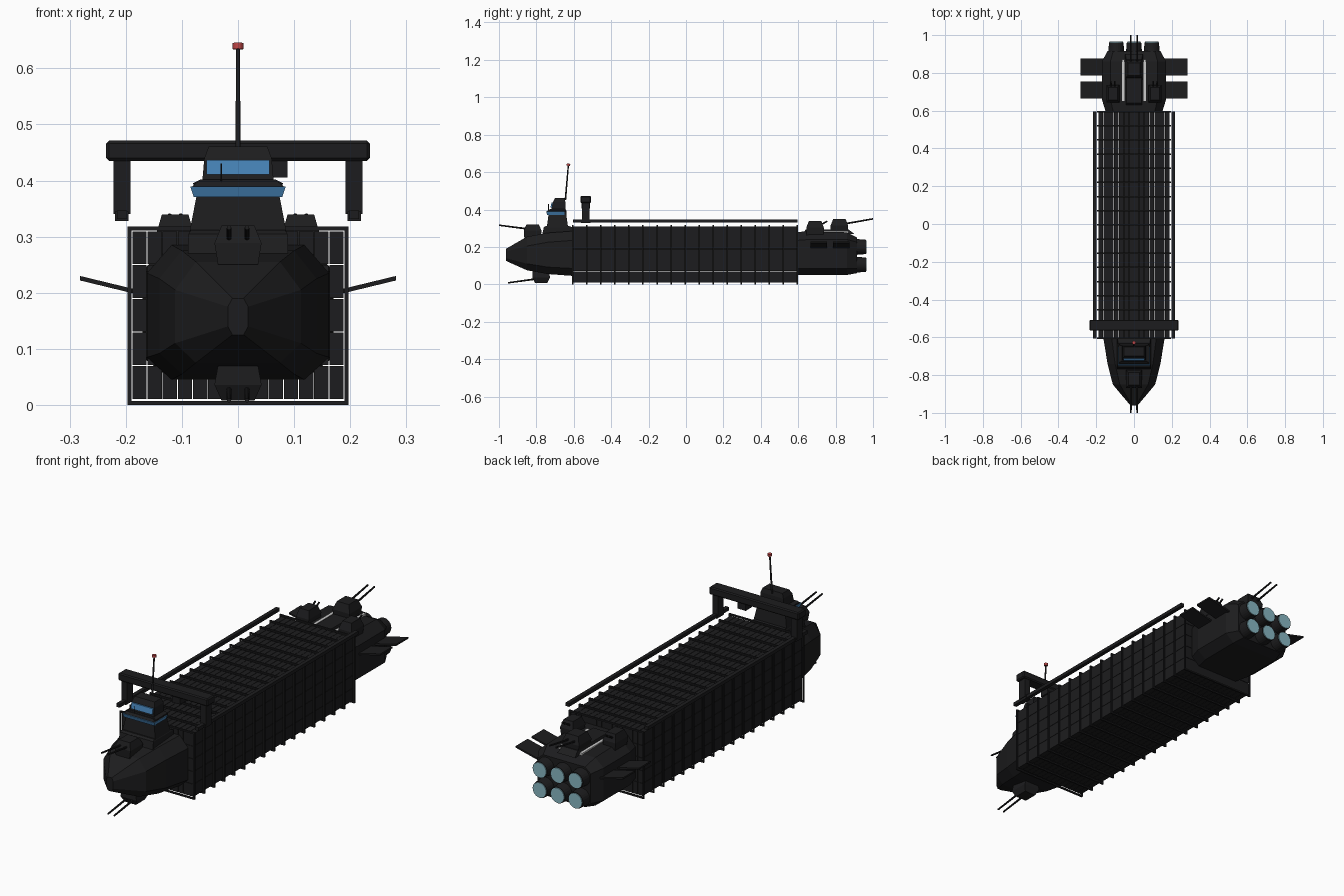
import bpy, bmesh, math
from mathutils import Vector

if "Cube" in bpy.data.objects:
    bpy.data.objects.remove(bpy.data.objects["Cube"])


def material(name, rgb):
    m = bpy.data.materials.new(name)
    m.diffuse_color = (*rgb, 1)
    m.use_nodes = True
    m.node_tree.nodes["Principled BSDF"].inputs["Base Color"].default_value = m.diffuse_color
    return m


DARK = material("dark_hull", (0.012, 0.012, 0.013))
BLUE = material("window_blue", (0.06, 0.22, 0.46))
CYAN = material("engine_glow", (0.25, 0.48, 0.55))
RED = material("beacon_red", (0.5, 0.06, 0.06))
WHITE = material("white_strip", (0.8, 0.8, 0.8))


def finish(name, bm, mat):
    bmesh.ops.recalc_face_normals(bm, faces=bm.faces)
    me = bpy.data.meshes.new(name)
    bm.to_mesh(me)
    bm.free()
    me.materials.append(mat)
    ob = bpy.data.objects.new(name, me)
    bpy.context.collection.objects.link(ob)
    return ob


def skin(bm, rings):
    """Bridge rings of points and cap both ends."""
    vs = [[bm.verts.new(p) for p in r] for r in rings]
    n = len(vs[0])
    for a, b in zip(vs, vs[1:]):
        for i in range(n):
            bm.faces.new((a[i], a[(i + 1) % n], b[(i + 1) % n], b[i]))
    bm.faces.new(vs[0])
    bm.faces.new(vs[-1])


def add_box(bm, x0, x1, y0, y1, z0, z1):
    skin(bm, [[(x0, y0, z), (x1, y0, z), (x1, y1, z), (x0, y1, z)] for z in (z0, z1)])


def box(name, x0, x1, y0, y1, z0, z1, mat=DARK):
    bm = bmesh.new()
    add_box(bm, x0, x1, y0, y1, z0, z1)
    return finish(name, bm, mat)


def stack(name, levels, mat=DARK, cx=0):
    """Tapered block: levels of (z, half width, y front, y back)."""
    bm = bmesh.new()
    skin(bm, [[(cx - w, a, z), (cx + w, a, z), (cx + w, b, z), (cx - w, b, z)]
              for z, w, a, b in levels])
    return finish(name, bm, mat)


def hull(name, sections):
    """Octagonal loft along y: (y, half width, flat half width, z bottom, z low, z high, z top)."""
    bm = bmesh.new()
    skin(bm, [[(-f, y, b), (f, y, b), (w, y, l), (w, y, h), (f, y, t), (-f, y, t), (-w, y, h), (-w, y, l)]
              for y, w, f, b, l, h, t in sections])
    return finish(name, bm, DARK)


def rod(name, p, q, r0, r1=None, sides=12, mat=DARK):
    p, q = Vector(p), Vector(q)
    bm = bmesh.new()
    bmesh.ops.create_cone(bm, cap_ends=True, segments=sides, radius1=r0,
                          radius2=r0 if r1 is None else r1, depth=(q - p).length)
    rot = (q - p).to_track_quat('Z', 'Y').to_matrix()
    for v in bm.verts:
        v.co = rot @ v.co + (p + q) / 2
    return finish(name, bm, mat)


def repeat(ob, count, step):
    m = ob.modifiers.new("Array", 'ARRAY')
    m.count = count
    m.use_relative_offset = False
    m.use_constant_offset = True
    m.constant_offset_displace = (0, step, 0)


# Bow and stern hulls
hull("bow_hull", [(-0.962, 0.018, 0.01, 0.125, 0.14, 0.175, 0.19),
                  (-0.85, 0.112, 0.075, 0.075, 0.11, 0.205, 0.255),
                  (-0.74, 0.14, 0.1, 0.055, 0.092, 0.225, 0.275),
                  (-0.605, 0.162, 0.118, 0.045, 0.085, 0.235, 0.285)])
hull("stern_hull", [(0.595, 0.15, 0.11, 0.05, 0.085, 0.235, 0.28),
                    (0.66, 0.17, 0.125, 0.05, 0.085, 0.24, 0.283),
                    (0.86, 0.17, 0.125, 0.05, 0.085, 0.24, 0.278),
                    (0.915, 0.14, 0.11, 0.06, 0.085, 0.225, 0.25)])

# Cargo section: spine, open frames and stacked containers in 16 bays
Y0, STEP, CW, CH = -0.605, 0.075, 0.027, 0.06
box("cargo_spine", -0.078, 0.078, -0.61, 0.6, 0.075, 0.245)
bm = bmesh.new()
for s in (-1, 1):
    xs = sorted((s * 0.190, s * 0.197))
    add_box(bm, *xs, Y0 - 0.004, Y0 + 0.004, 0, 0.318)
for z in (0, 0.311):
    add_box(bm, -0.19, 0.19, Y0 - 0.004, Y0 + 0.004, z, z + 0.007)
repeat(finish("cargo_frames", bm, DARK), 17, STEP)
bm = bmesh.new()
g = 0.0008
for i in range(-7, 7):
    for k in range(5):
        if -3 <= i < 3 and 1 <= k <= 3:
            continue
        x, z = i * CW, 0.01 + k * CH
        add_box(bm, x + g, x + CW - g, Y0 + 0.002, Y0 + STEP - 0.002, z + g, z + CH - g)
repeat(finish("containers", bm, DARK), 16, STEP)

# Crane with rails, legs and hoist
for s, side in ((-1, "left"), (1, "right")):
    box(side + "_crane_rail", *sorted((s * 0.198, s * 0.216)), -0.605, 0.595, 0.331, 0.347)
    box(side + "_crane_leg", *sorted((s * 0.192, s * 0.222)), -0.557, -0.515, 0.34, 0.44)
    box(side + "_crane_foot", *sorted((s * 0.195, s * 0.219)), -0.562, -0.51, 0.328, 0.345)
beam = box("crane_beam", -0.235, 0.235, -0.565, -0.507, 0.435, 0.471)
bev = beam.modifiers.new("Bevel", 'BEVEL')
bev.width, bev.segments = 0.005, 1
box("crane_hoist", 0.045, 0.088, -0.56, -0.512, 0.405, 0.437)

# Bridge tower
stack("bridge_base", [(0.26, 0.09, -0.77, -0.61), (0.305, 0.088, -0.76, -0.61), (0.312, 0.084, -0.75, -0.625)])
stack("bridge_tower", [(0.30, 0.088, -0.745, -0.63), (0.372, 0.074, -0.735, -0.64), (0.395, 0.08, -0.735, -0.64),
                       (0.402, 0.066, -0.725, -0.645)])
stack("bridge_window_band", [(0.371, 0.079, -0.742, -0.65), (0.389, 0.085, -0.748, -0.65)], BLUE)
stack("bridge_brow", [(0.389, 0.082, -0.744, -0.64), (0.399, 0.07, -0.735, -0.645)])
stack("upper_bridge", [(0.395, 0.064, -0.722, -0.645), (0.44, 0.06, -0.712, -0.645), (0.461, 0.052, -0.7, -0.65)])
stack("upper_window", [(0.411, 0.056, -0.725, -0.7), (0.437, 0.056, -0.719, -0.7)], BLUE)
rod("mast", (0, -0.645, 0.45), (0, -0.629, 0.637), 0.0045, 0.0035)
rod("mast_beacon", (0, -0.629, 0.634), (0, -0.628, 0.645), 0.0095, mat=RED)
rod("small_mast", (-0.03, -0.735, 0.39), (-0.03, -0.735, 0.43), 0.0015, sides=6)


# Gun turrets: tapered house plus two barrels
def turret(name, x, y, z0, z1, half, tip, tip_z, spread):
    d = math.copysign(1, tip - y)
    zm = z0 + (z1 - z0) * 0.55
    stack(name + "_house", [(z0, half * 0.85, y - 0.045, y + 0.045), (zm, half, y - 0.047, y + 0.047),
                            (z1, half * 0.7, y - 0.033, y + 0.033)], cx=x)
    for s in (-1, 1):
        rod(name + "_barrel", (x + s * spread, y + d * 0.02, z0 + (z1 - z0) * 0.65),
            (x + s * spread, tip, tip_z), 0.005, 0.004, 8)


turret("bow_upper_turret", 0, -0.82, 0.25, 0.32, 0.042, -1.0, 0.316, 0.016)
turret("bow_lower_turret", 0, -0.775, 0.07, 0.008, 0.042, -0.952, 0.008, 0.016)
turret("stern_turret", 0, 0.82, 0.27, 0.35, 0.045, 1.0, 0.35, 0.017)
for s, side in ((-1, "left"), (1, "right")):
    turret(side + "_stern_turret", s * 0.112, 0.69, 0.26, 0.339, 0.034, 0.755, 0.338, 0.01)

# Stern deck: raised centre block and light strips
stack("stern_deck", [(0.27, 0.047, 0.62, 0.9), (0.292, 0.04, 0.64, 0.87)])
for s, side in ((-1, "left"), (1, "right")):
    box(side + "_deck_strip", *sorted((s * 0.05, s * 0.064)), 0.65, 0.87, 0.275, 0.286, WHITE)
    # Radiator fins, tilted upwards
    for n, y in enumerate((0.665, 0.785)):
        bm = bmesh.new()
        skin(bm, [[(s * x, yy, z + dz) for yy, dz in ((y, 0), (y + 0.09, 0), (y + 0.09, 0.008), (y, 0.008))]
                  for x, z in ((0.15, 0.19), (0.282, 0.222))])
        finish(f"{side}_radiator_fin_{n + 1}", bm, DARK)

# Six engines with glowing discs
for x in (-0.094, 0, 0.094):
    for z in (0.105, 0.2):
        rod("engine_nozzle", (x, 0.87, z), (x, 0.962, z), 0.046, 0.038, 24)
        rod("engine_disc", (x, 0.955, z), (x, 0.966, z), 0.035, sides=24, mat=CYAN)
